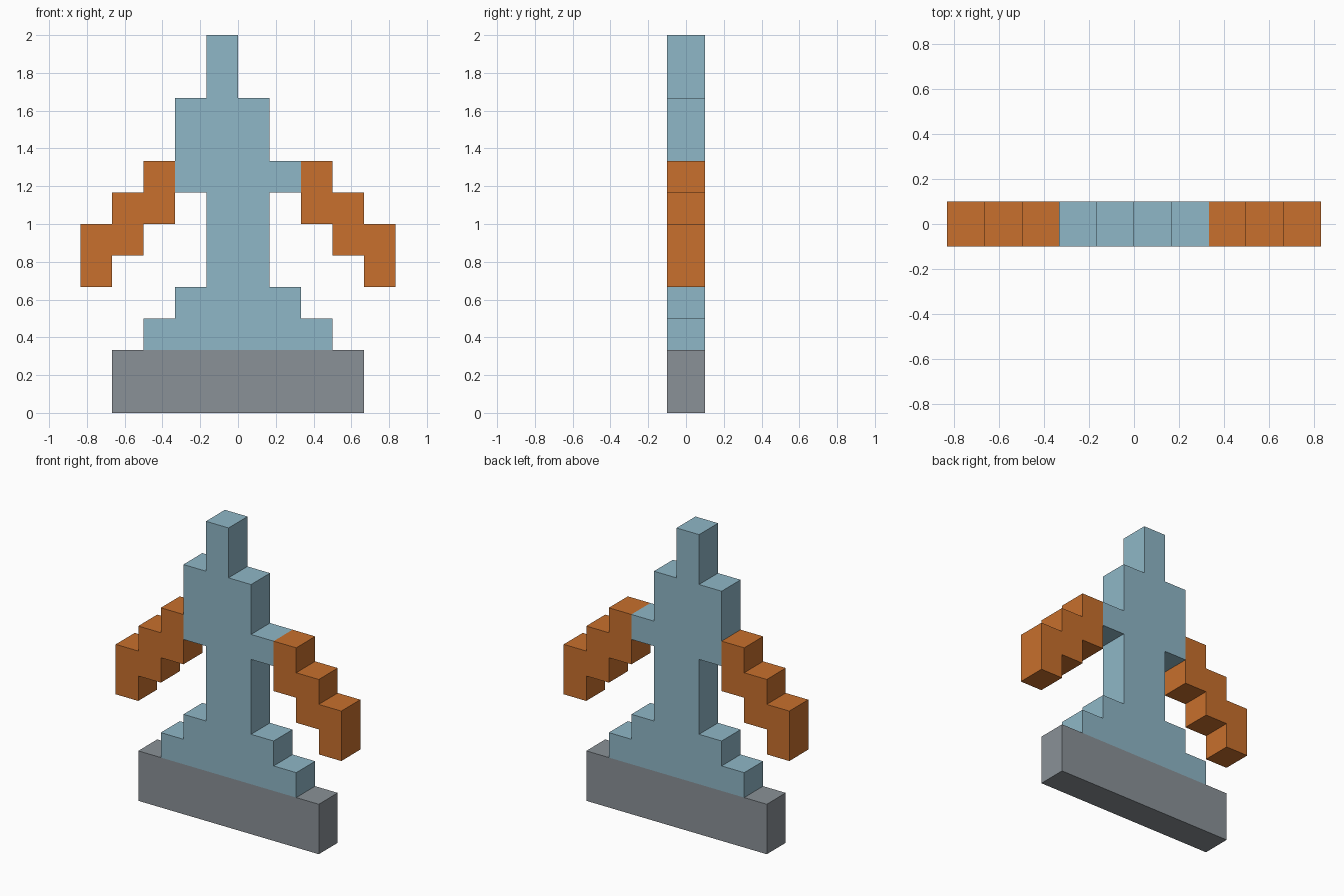
import bpy
import bmesh

if "Cube" in bpy.data.objects:
    bpy.data.objects.remove(bpy.data.objects["Cube"])

U = 1 / 6        # grid step of the stepped silhouette
HALF = 0.1       # half the thickness


def material(name, rgb):
    m = bpy.data.materials.new(name)
    m.diffuse_color = (*rgb, 1)
    m.use_nodes = True
    m.node_tree.nodes["Principled BSDF"].inputs["Base Color"].default_value = m.diffuse_color
    return m


def slab(name, outline, mat):
    """Extrude a front (x, z) outline, in grid steps, through the thickness."""
    bm = bmesh.new()
    face = bm.faces.new([bm.verts.new((x * U, -HALF, z * U)) for x, z in outline])
    ext = bmesh.ops.extrude_face_region(bm, geom=[face])["geom"]
    bmesh.ops.translate(bm, vec=(0, 2 * HALF, 0),
                        verts=[g for g in ext if isinstance(g, bmesh.types.BMVert)])
    bmesh.ops.recalc_face_normals(bm, faces=bm.faces)
    mesh = bpy.data.meshes.new(name)
    bm.to_mesh(mesh)
    bm.free()
    mesh.materials.append(mat)
    obj = bpy.data.objects.new(name, mesh)
    bpy.context.collection.objects.link(obj)
    return obj


grey = material("stone grey", (0.254, 0.283, 0.309))
blue = material("pale blue", (0.275, 0.474, 0.571))
orange = material("burnt orange", (0.578, 0.162, 0.026))

# Plinth
slab("base", [(-4, 0), (4, 0), (4, 2), (-4, 2)], grey)

# Stepped foot, column, shoulders and off-centre head
slab("body", [(-3, 2), (3, 2), (3, 3), (2, 3), (2, 4), (1, 4), (1, 7), (2, 7),
              (2, 8), (1, 8), (1, 10), (0, 10), (0, 12), (-1, 12), (-1, 10),
              (-2, 10), (-2, 7), (-1, 7), (-1, 4), (-2, 4), (-2, 3), (-3, 3)], blue)

# Drooping stepped arms, mirrored left and right
arm = [(2, 8), (2, 6), (3, 6), (3, 5), (4, 5), (4, 4), (5, 4), (5, 6),
       (4, 6), (4, 7), (3, 7), (3, 8)]
for name, side in (("right_arm", 1), ("left_arm", -1)):
    slab(name, [(side * x, z) for x, z in arm], orange)
